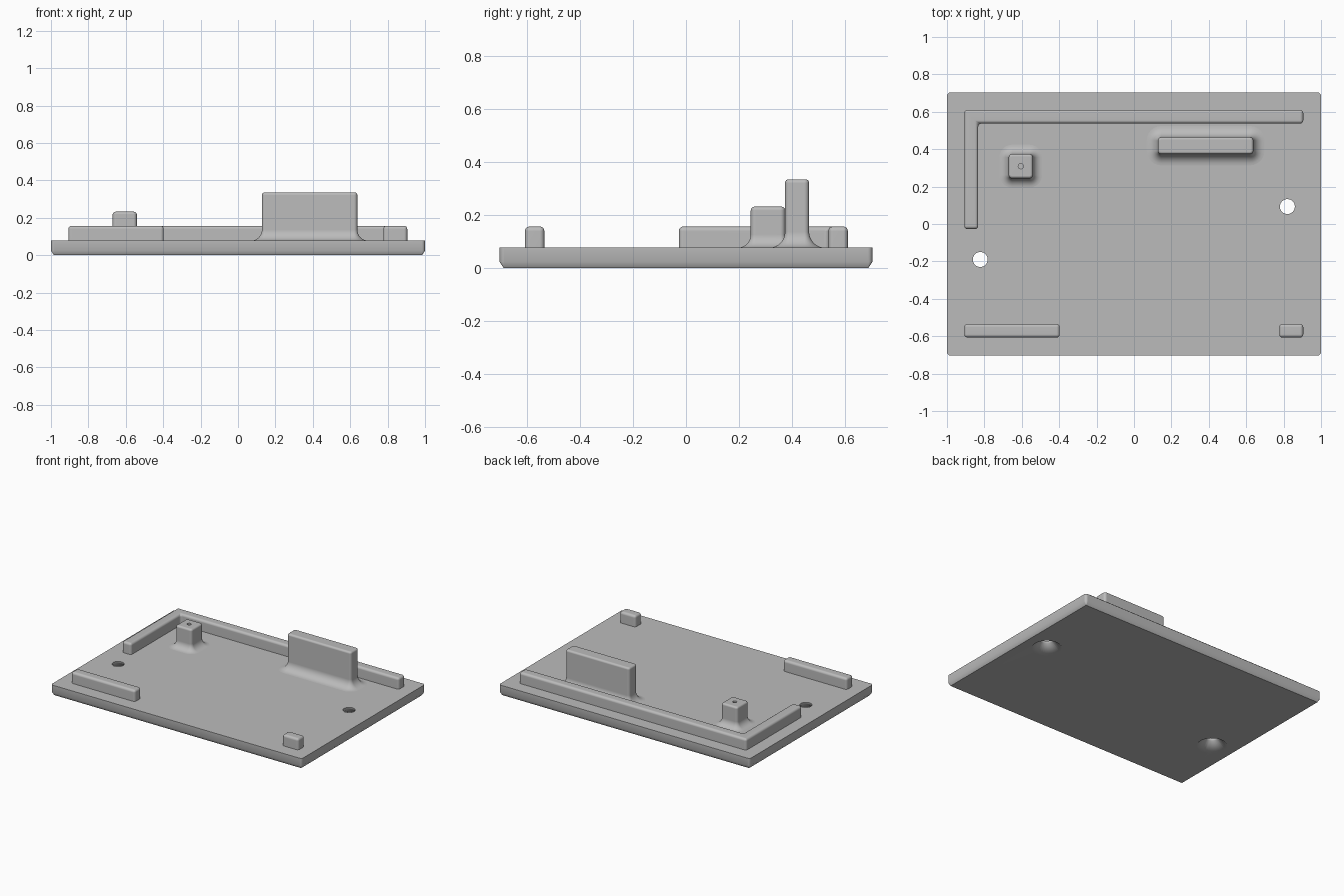
import bpy, bmesh
from math import sin, cos, pi, radians

if "Cube" in bpy.data.objects:
    bpy.data.objects.remove(bpy.data.objects["Cube"], do_unlink=True)

GREY = (0.5, 0.5, 0.5, 1)
grey = bpy.data.materials.new("plain grey")
grey.use_nodes = True
grey.diffuse_color = GREY
grey.node_tree.nodes["Principled BSDF"].inputs["Base Color"].default_value = GREY

TOP = 0.077       # upper face of the plate
RIDGE = 0.157     # top of the low ridges


def make(name, bm):
    bmesh.ops.recalc_face_normals(bm, faces=bm.faces)
    mesh = bpy.data.meshes.new(name)
    bm.to_mesh(mesh)
    bm.free()
    mesh.materials.append(grey)
    ob = bpy.data.objects.new(name, mesh)
    bpy.context.collection.objects.link(ob)
    return ob


def activate(ob):
    bpy.ops.object.select_all(action='DESELECT')
    ob.select_set(True)
    bpy.context.view_layer.objects.active = ob


def smooth(ob, angle=50):
    activate(ob)
    bpy.ops.object.shade_smooth_by_angle(angle=radians(angle))
    mod = ob.modifiers.new("flat large faces", 'WEIGHTED_NORMAL')
    mod.keep_sharp = True


def rounded_loft(name, x0, x1, y0, y1, corner, sections, steps=6):
    """Stack of rounded rectangles; each section is (outward offset, z)."""
    bm = bmesh.new()
    centres = [(x1 - corner, y1 - corner), (x0 + corner, y1 - corner),
               (x0 + corner, y0 + corner), (x1 - corner, y0 + corner)]
    rings = []
    for off, z in sections:
        r = max(corner + off, 0.002)
        rings.append([bm.verts.new((cx + r * cos(a), cy + r * sin(a), z))
                      for q, (cx, cy) in enumerate(centres)
                      for a in [(q + i / steps) * pi / 2 for i in range(steps + 1)]])
    for low, high in zip(rings, rings[1:]):
        for i in range(len(low)):
            j = (i + 1) % len(low)
            bm.faces.new((low[i], low[j], high[j], high[i]))
    bm.faces.new(rings[0][::-1])
    bm.faces.new(rings[-1])
    return make(name, bm)


def cut_round(ob, x, y, rings):
    """Subtract a turned shape given as (radius, z) rings."""
    bm = bmesh.new()
    n = 32
    loops = [[bm.verts.new((x + r * cos(2 * pi * i / n), y + r * sin(2 * pi * i / n), z))
              for i in range(n)] for r, z in rings]
    for low, high in zip(loops, loops[1:]):
        for i in range(n):
            j = (i + 1) % n
            bm.faces.new((low[i], low[j], high[j], high[i]))
    bm.faces.new(loops[0][::-1])
    bm.faces.new(loops[-1])
    cutter = make("hole_cutter", bm)
    cutter.hide_render = True
    mod = ob.modifiers.new("hole", 'BOOLEAN')
    mod.operation, mod.object, mod.solver = 'DIFFERENCE', cutter, 'EXACT'
    activate(ob)
    bpy.ops.object.modifier_apply(modifier=mod.name)
    bpy.data.objects.remove(cutter, do_unlink=True)


def ridge(name, outline):
    """Upright strip with every edge but the base rounded."""
    bm = bmesh.new()
    base = bm.faces.new([bm.verts.new((x, y, TOP - 0.002)) for x, y in outline])
    lift = bmesh.ops.extrude_face_region(bm, geom=[base], use_keep_orig=True)
    for v in lift["geom"]:
        if isinstance(v, bmesh.types.BMVert):
            v.co.z = RIDGE
    bmesh.ops.recalc_face_normals(bm, faces=bm.faces)
    edges = [e for e in bm.edges if max(v.co.z for v in e.verts) > TOP]
    bmesh.ops.bevel(bm, geom=edges, offset=0.017, segments=4, profile=0.5,
                    affect='EDGES', clamp_overlap=True)
    smooth(make(name, bm))


def box(x0, x1, y0, y1):
    return [(x0, y0), (x1, y0), (x1, y1), (x0, y1)]


def flared(name, x0, x1, y0, y1, height, flare, edge=0.014):
    """Upright block with a concave fillet at the base and a rounded top."""
    arc = [i / 8 * pi / 2 for i in range(9)]
    sections = [(flare * (1 - sin(a)), TOP + flare * (1 - cos(a))) for a in arc]
    sections += [(edge * (cos(a) - 1), height - edge + edge * sin(a)) for a in arc[::2]]
    return rounded_loft(name, x0, x1, y0, y1, 0.018, sections)


# Base plate with chamfered underside and two countersunk screw holes
plate = rounded_loft("base_plate", -1, 1, -0.703, 0.703, 0.018,
                     [(-0.026, 0), (0, 0.024), (0, TOP)])
for hx, hy in [(-0.822, -0.19), (0.82, 0.093)]:
    cut_round(plate, hx, hy, [(0.1, -0.001), (0.04, 0.06), (0.04, 0.1)])
smooth(plate)

# Low locating ridges around the rim
ridge("corner_ridge", [(-0.907, -0.027), (-0.833, -0.027), (-0.833, 0.537),
                       (0.905, 0.537), (0.905, 0.61), (-0.907, 0.61)])
ridge("front_long_ridge", box(-0.907, -0.397, -0.607, -0.534))
ridge("front_short_ridge", box(0.777, 0.905, -0.607, -0.534))

# Tall tab
smooth(flared("tall_tab", 0.128, 0.638, 0.373, 0.464, 0.335, 0.06))

# Square post with a pilot hole
post = flared("square_post", -0.67, -0.541, 0.244, 0.374, 0.232, 0.05)
cut_round(post, -0.605, 0.309, [(0.014, 0.12), (0.014, 0.3)])
smooth(post)
